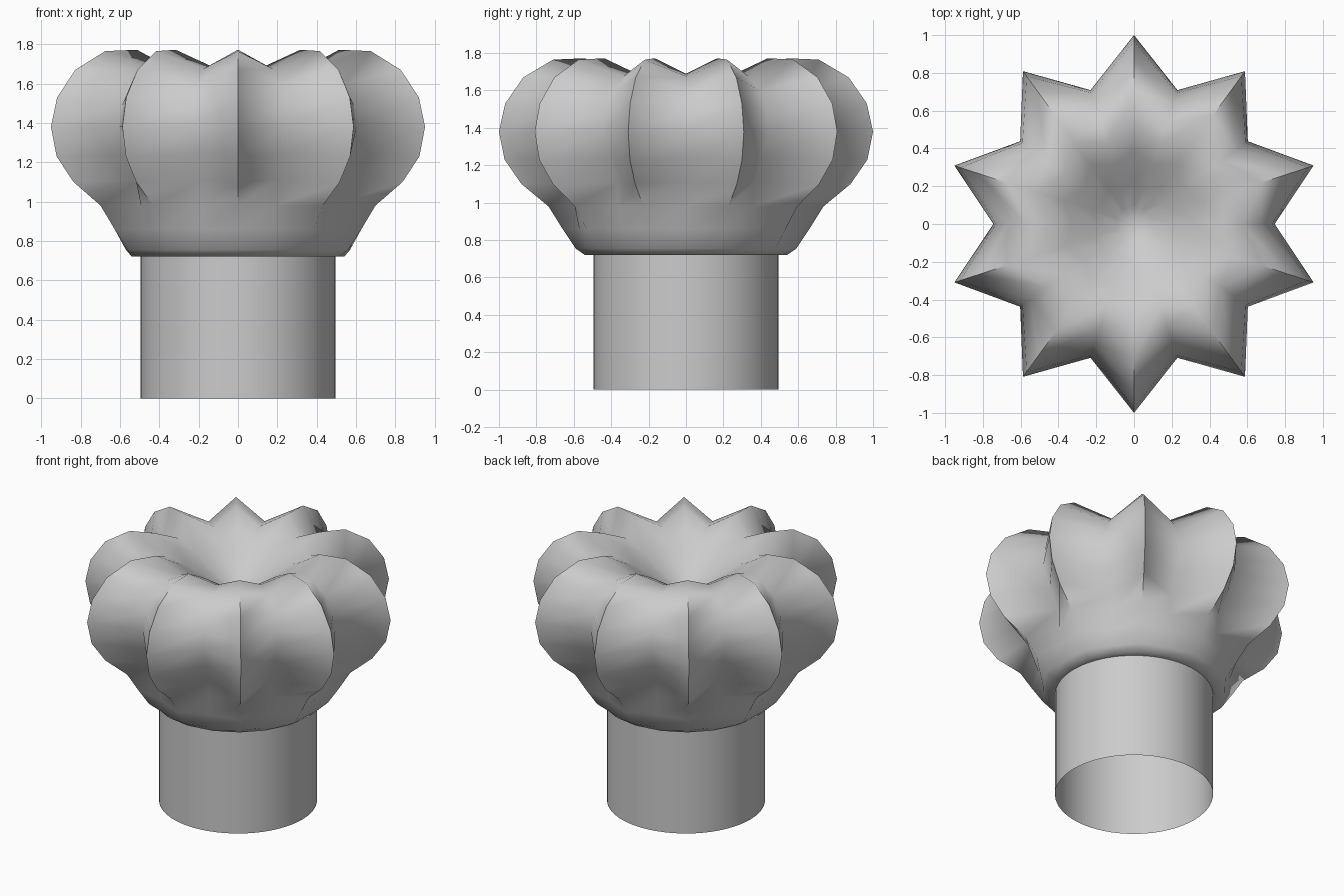
import bpy, bmesh, math

if "Cube" in bpy.data.objects:
    bpy.data.objects.remove(bpy.data.objects["Cube"])

def loft(name, rings, cap_z=None, smooth=60):
    """Skin a list of rings (each a list of points); optionally close to a centre point."""
    bm = bmesh.new()
    loops = [[bm.verts.new(p) for p in ring] for ring in rings]
    n = len(loops[0])
    for a, b in zip(loops, loops[1:]):
        for i in range(n):
            j = (i + 1) % n
            bm.faces.new((a[i], a[j], b[j], b[i]))
    if cap_z is not None:
        c = bm.verts.new((0, 0, cap_z))
        for i in range(n):
            bm.faces.new((loops[-1][i], loops[-1][(i + 1) % n], c))
    me = bpy.data.meshes.new(name)
    bm.to_mesh(me)
    bm.free()
    ob = bpy.data.objects.new(name, me)
    bpy.context.collection.objects.link(ob)
    bpy.context.view_layer.objects.active = ob
    ob.select_set(True)
    bpy.ops.object.shade_smooth_by_angle(angle=math.radians(smooth))
    ob.select_set(False)
    return ob

def ring(n, peak, valley):
    """Star ring: even points use the peak (r, z), odd points the valley (r, z)."""
    pts = []
    for i in range(n):
        r, z = valley if i % 2 else peak
        a = math.pi / 2 + 2 * math.pi * i / n
        pts.append((r * math.cos(a), r * math.sin(a), z))
    return pts

# Hat band: open tube
loft("hat_band", [ring(60, (0.495, z), (0.495, z)) for z in (0, 0.73)])

# Puffed crown: ten pleats, ridge and groove profiles from rim to centre
ridge = [(0.49, 0.72), (0.54, 0.72), (0.59, 0.755), (0.66, 0.86), (0.735, 0.98),
         (0.88, 1.10), (0.97, 1.23), (1.0, 1.38), (0.967, 1.53), (0.87, 1.67),
         (0.71, 1.765), (0.54, 1.772), (0.39, 1.69), (0.23, 1.57), (0.10, 1.48)]
groove = [(0.49, 0.72), (0.54, 0.72), (0.57, 0.755), (0.60, 0.86), (0.61, 0.98),
          (0.62, 1.11), (0.69, 1.24), (0.745, 1.38), (0.73, 1.49), (0.67, 1.60),
          (0.57, 1.675), (0.45, 1.69), (0.33, 1.63), (0.20, 1.54), (0.09, 1.47)]
loft("puffed_crown", [ring(20, p, v) for p, v in zip(ridge, groove)], cap_z=1.44, smooth=80)
